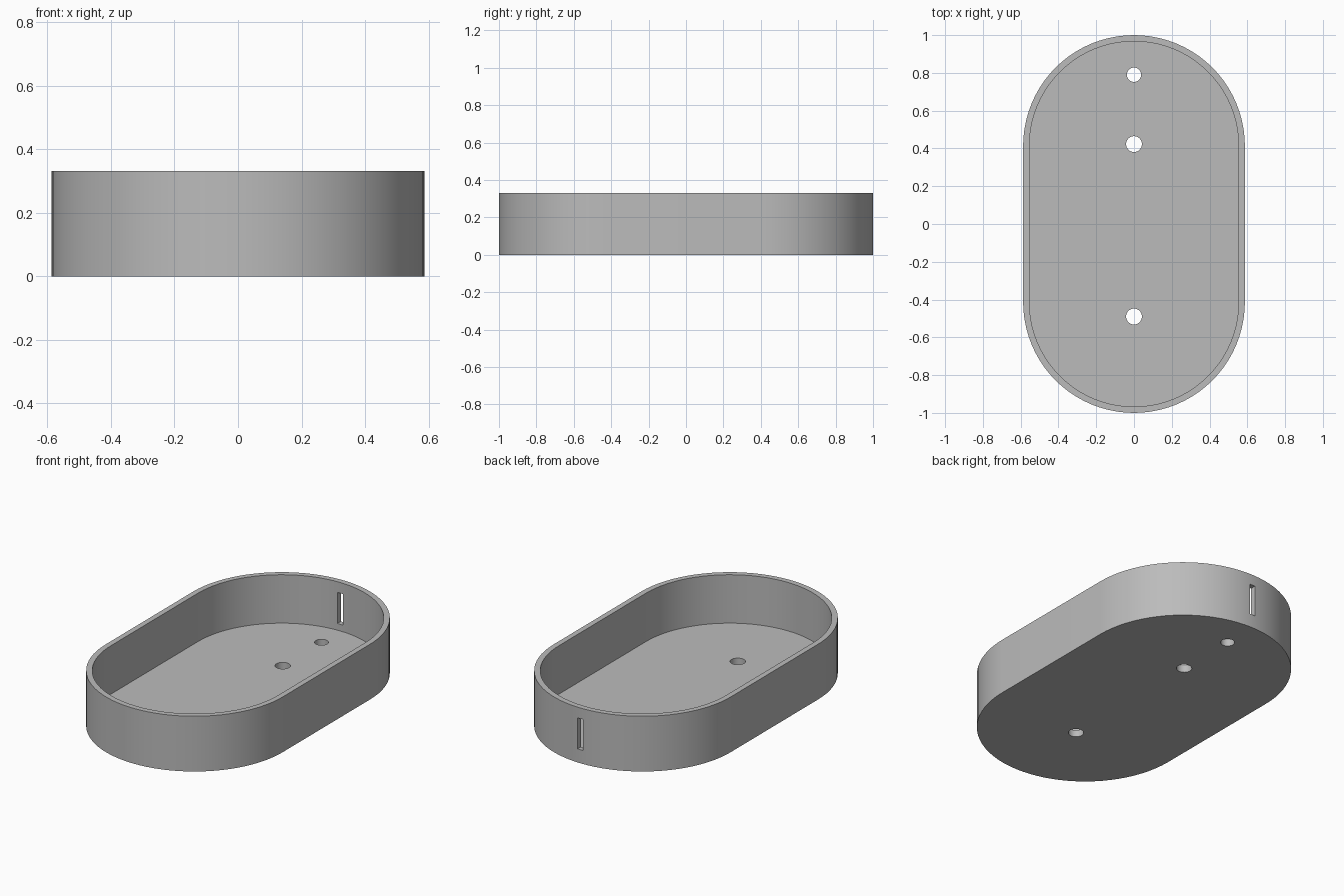
import bpy
import bmesh
from math import cos, sin, pi, radians

RADIUS, HALF_STRAIGHT, HEIGHT = 0.587, 0.413, 0.331
WALL, FLOOR = 0.033, 0.041

cube = bpy.data.objects.get("Cube")
if cube:
    bpy.data.objects.remove(cube, do_unlink=True)

grey = bpy.data.materials.new("plain grey")
grey.use_nodes = True
colour = (0.5, 0.5, 0.5, 1)
grey.diffuse_color = colour
grey.node_tree.nodes["Principled BSDF"].inputs["Base Color"].default_value = colour


def prism(name, outline, bottom, top):
    """Extrude a flat outline between two heights."""
    bm = bmesh.new()
    face = bm.faces.new([bm.verts.new((x, y, bottom)) for x, y in outline])
    walls = bmesh.ops.extrude_face_region(bm, geom=[face])["geom"]
    for v in walls:
        if isinstance(v, bmesh.types.BMVert):
            v.co.z = top
    bmesh.ops.recalc_face_normals(bm, faces=bm.faces)
    mesh = bpy.data.meshes.new(name)
    bm.to_mesh(mesh)
    bm.free()
    mesh.materials.append(grey)
    obj = bpy.data.objects.new(name, mesh)
    bpy.context.collection.objects.link(obj)
    return obj


def stadium(radius, half_straight, steps=40):
    """Two half circles joined by straight sides."""
    points = []
    for start, shift in ((0, half_straight), (pi, -half_straight)):
        for i in range(steps + 1):
            a = start + pi * i / steps
            points.append((radius * cos(a), shift + radius * sin(a)))
    return points


def circle(radius, y, steps=32):
    return [(radius * cos(2 * pi * i / steps), y + radius * sin(2 * pi * i / steps))
            for i in range(steps)]


def cut(target, cutter):
    mod = target.modifiers.new(cutter.name, 'BOOLEAN')
    mod.operation = 'DIFFERENCE'
    mod.solver = 'EXACT'
    mod.object = cutter
    bpy.context.view_layer.objects.active = target
    bpy.ops.object.modifier_apply(modifier=mod.name)
    bpy.data.objects.remove(cutter, do_unlink=True)


# Tray: solid body with the inside hollowed out
tray = prism("tray", stadium(RADIUS, HALF_STRAIGHT), 0, HEIGHT)
cut(tray, prism("cavity", stadium(RADIUS - WALL, HALF_STRAIGHT), FLOOR, HEIGHT + 0.1))

# Round holes through the floor
for y, r in ((0.79, 0.038), (0.423, 0.042), (-0.49, 0.042)):
    cut(tray, prism("floor_hole", circle(r, y), -0.1, FLOOR + 0.1))

# Upright slot through the back wall
w = 0.018
cut(tray, prism("back_slot", [(-w, 0.9), (w, 0.9), (w, 1.1), (-w, 1.1)], 0.081, 0.267))

# Smooth curved walls, crisp rims
bpy.ops.object.select_all(action='DESELECT')
tray.select_set(True)
bpy.context.view_layer.objects.active = tray
bpy.ops.object.shade_smooth_by_angle(angle=radians(30))
